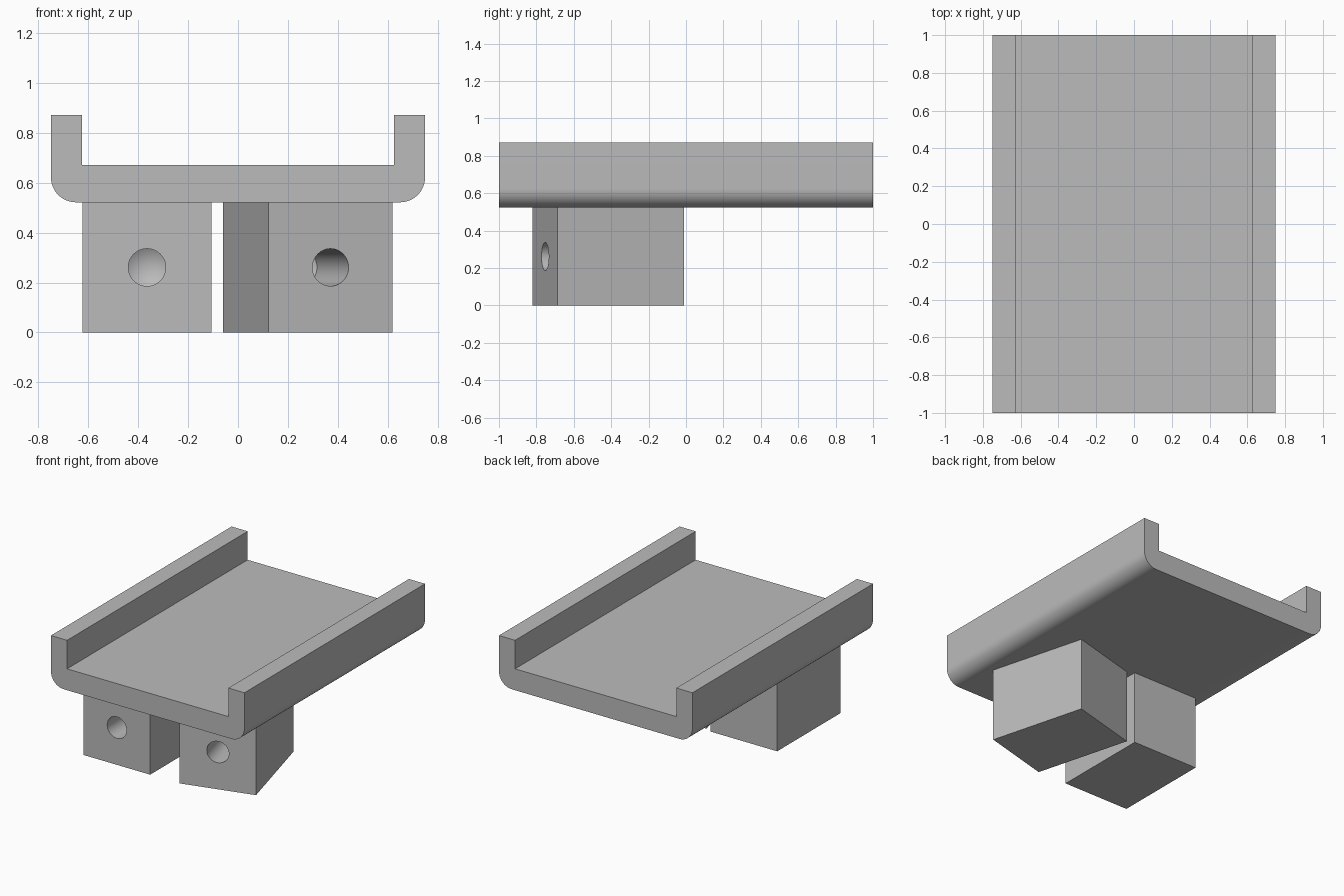
import bpy, bmesh
from math import radians, sin, cos, pi
from mathutils import Matrix, Vector

cube = bpy.data.objects.get("Cube")
if cube:
    bpy.data.objects.remove(cube, do_unlink=True)

# Plain grey finish
grey = bpy.data.materials.new("plain grey")
grey.use_nodes = True
GREY = (0.5, 0.5, 0.5, 1)
grey.diffuse_color = GREY
grey.node_tree.nodes["Principled BSDF"].inputs["Base Color"].default_value = GREY

BOTTOM = 0.522      # underside of the tray, top of the blocks


def make_object(name, bm):
    bmesh.ops.recalc_face_normals(bm, faces=bm.faces)
    mesh = bpy.data.meshes.new(name)
    bm.to_mesh(mesh)
    bm.free()
    mesh.materials.append(grey)
    obj = bpy.data.objects.new(name, mesh)
    bpy.context.collection.objects.link(obj)
    return obj


def smooth(obj):
    bpy.ops.object.select_all(action='DESELECT')
    obj.select_set(True)
    bpy.context.view_layer.objects.active = obj
    bpy.ops.object.shade_smooth_by_angle(angle=radians(25))


# Channel tray: half profile mirrored in x, then extruded along y
def make_tray(half=0.75, inner=0.625, floor=0.672, top=0.872, radius=0.1, steps=12):
    right = [(half - radius + radius * sin(a), BOTTOM + radius - radius * cos(a))
             for a in (i * pi / 2 / steps for i in range(steps + 1))]
    right += [(half, top), (inner, top), (inner, floor)]
    profile = right + [(-x, z) for x, z in reversed(right)]
    bm = bmesh.new()
    face = bm.faces.new([bm.verts.new((x, -1, z)) for x, z in profile])
    side = bmesh.ops.extrude_face_region(bm, geom=[face])
    moved = [v for v in side["geom"] if isinstance(v, bmesh.types.BMVert)]
    bmesh.ops.translate(bm, verts=moved, vec=(0, 2, 0))
    return make_object("tray", bm)


# Drill shape: a straight bore with a conical tip, spun about the y axis
def make_drill(name, radius=0.075, depth=0.49, tip=0.045):
    bm = bmesh.new()
    points = [(0, -0.1), (radius, -0.1), (radius, depth), (0, depth + tip)]
    verts = [bm.verts.new((x, y, BOTTOM / 2)) for x, y in points]
    edges = [bm.edges.new(pair) for pair in zip(verts, verts[1:])]
    bmesh.ops.spin(bm, geom=verts + edges, cent=(0, 0, BOTTOM / 2), axis=(0, 1, 0),
                   angle=2 * pi, steps=48, use_duplicate=False)
    bmesh.ops.remove_doubles(bm, verts=bm.verts, dist=0.0001)
    return make_object(name, bm)


# Block with a blind hole in the middle of its front face
def make_block(name, front, angle, width=0.516, length=0.70):
    bm = bmesh.new()
    bmesh.ops.create_cube(bm, size=1, matrix=Matrix.Translation((0, length / 2, BOTTOM / 2))
                          @ Matrix.Diagonal((width, length, BOTTOM, 1)))
    block = make_object(name, bm)
    drill = make_drill(name + "_drill")
    cut = block.modifiers.new("blind hole", 'BOOLEAN')
    cut.operation = 'DIFFERENCE'
    cut.solver = 'EXACT'
    cut.object = drill
    bpy.context.view_layer.objects.active = block
    bpy.ops.object.modifier_apply(modifier=cut.name)
    bpy.data.objects.remove(drill, do_unlink=True)
    block.data.transform(Matrix.Translation(Vector(front)) @ Matrix.Rotation(radians(angle), 4, 'Z'))
    smooth(block)


smooth(make_tray())
make_block("right_block", (-0.365, -0.82, 0), 0)
make_block("left_block_turned", (0.371, -0.753, 0), 15)
